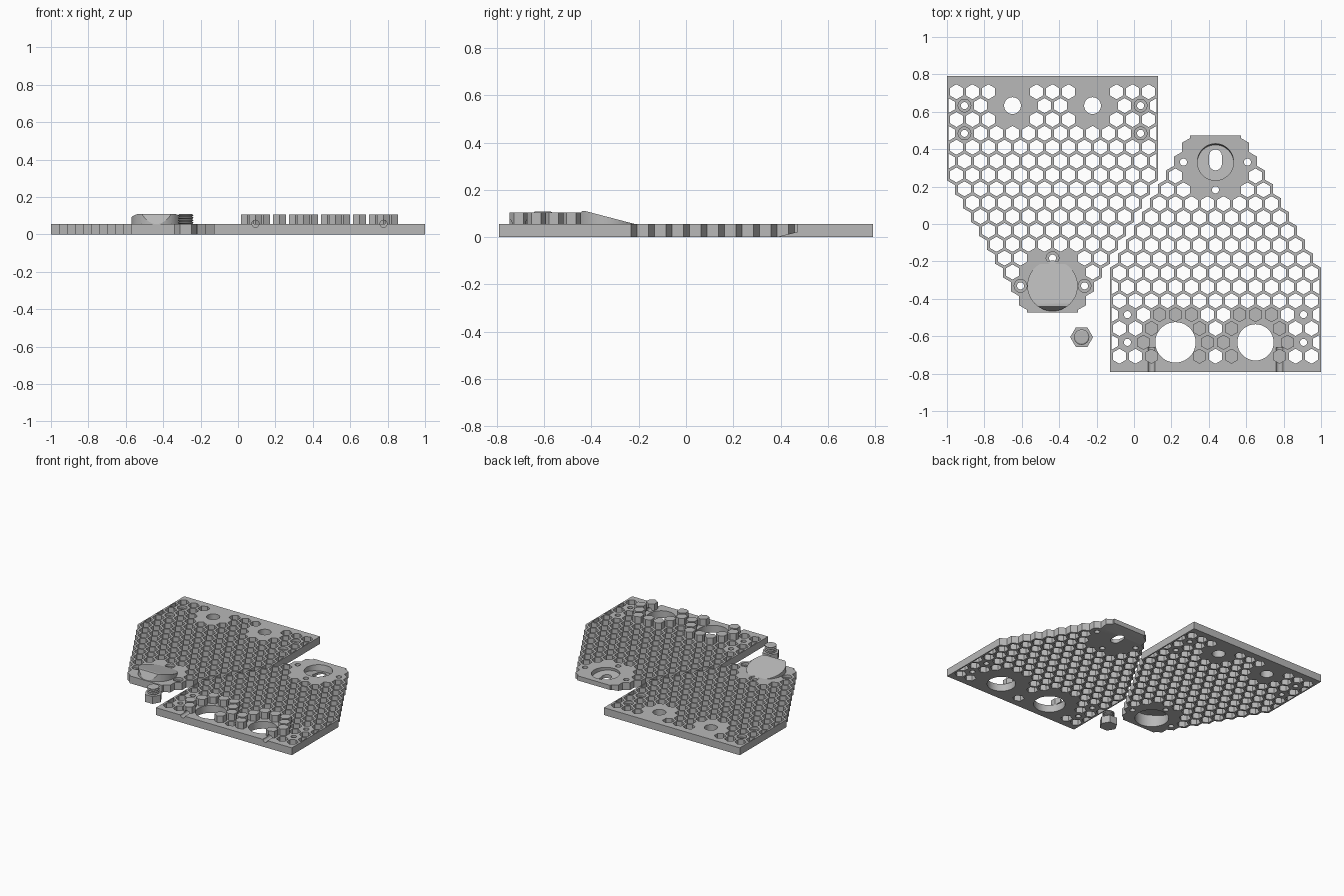
import bpy, bmesh, math

if "Cube" in bpy.data.objects:
    bpy.data.objects.remove(bpy.data.objects["Cube"])

P = 0.0856                      # honeycomb pitch
ROW = P * math.sqrt(3) / 2      # row spacing
HOLE = 0.0348                   # half flat width of a cell opening
H = P - HOLE                    # half flat width of a cell with its walls
T = 0.055                       # plate thickness
EDGE, Y0, TIP = 0.79, 0.707, 0.472
CX = 0.4356
PAD_Y = Y0 - 14 * ROW

grey = bpy.data.materials.new("light grey")
grey.diffuse_color = (0.48, 0.48, 0.48, 1)
grey.use_nodes = True
grey.node_tree.nodes["Principled BSDF"].inputs["Base Color"].default_value = grey.diffuse_color


def new_object(name, bm):
    bmesh.ops.recalc_face_normals(bm, faces=bm.faces)
    me = bpy.data.meshes.new(name)
    bm.to_mesh(me)
    bm.free()
    ob = bpy.data.objects.new(name, me)
    bpy.context.collection.objects.link(ob)
    me.materials.append(grey)
    return ob


def prism(bm, pts, z0, z1):
    lo = [bm.verts.new((x, y, z0)) for x, y in pts]
    hi = [bm.verts.new((x, y, z1)) for x, y in pts]
    bm.faces.new(lo[::-1])
    bm.faces.new(hi)
    for i in range(len(pts)):
        j = (i + 1) % len(pts)
        bm.faces.new((lo[i], lo[j], hi[j], hi[i]))


def ring(x, y, r, n=40, start=0.0):
    return [(x + r * math.cos(start + 2 * math.pi * i / n),
             y + r * math.sin(start + 2 * math.pi * i / n)) for i in range(n)]


def hexagon(x, y, half):
    return ring(x, y, half * 2 / math.sqrt(3), 6, math.pi / 6)


def prisms(name, items):
    bm = bmesh.new()
    for pts, z0, z1 in items:
        prism(bm, pts, z0, z1)
    return new_object(name, bm)


def yz_prism(name, pts, x0, x1):
    """Profile in the y-z plane, extruded along x."""
    ob = prisms(name, [(pts, x0, x1)])
    for v in ob.data.vertices:
        a, b, c = v.co
        v.co = (c, a, b)
    bm = bmesh.new()
    bm.from_mesh(ob.data)
    bmesh.ops.recalc_face_normals(bm, faces=bm.faces)
    bm.to_mesh(ob.data)
    bm.free()
    return ob


def boolean(ob, tool, op='DIFFERENCE', keep=False):
    m = ob.modifiers.new("cut", 'BOOLEAN')
    m.operation, m.solver, m.object = op, 'EXACT', tool
    bpy.context.view_layer.objects.active = ob
    bpy.ops.object.modifier_apply(modifier=m.name)
    if not keep:
        bpy.data.objects.remove(tool)


def cell(n, k, cx, s):
    return cx + n * P, s * (Y0 - k * ROW)


def half_count(k):
    """Largest cell index in a row; rows past the sixth taper to the tip."""
    return 6 - (k % 2) * 0.5 if k <= 6 else 6 - (k - 6) * 0.5


def outline(cx, s):
    R = H * 2 / math.sqrt(3)
    side = [(6 * P + H, EDGE)]
    for k in range(6, 16):
        x, y = half_count(k) * P + H, Y0 - k * ROW
        side += [(x, y - R / 2), (x - P / 2, y - R / 2 - P / 2 * math.tan(math.pi / 6))]
    side.append((side[-1][0], -TIP))
    pts = side + [(-x, y) for x, y in reversed(side)]
    return [(cx + x, s * y) for x, y in pts]


def plate(name, cx, s, solid):
    """Honeycomb plate; cells in the solid set stay closed."""
    ob = prisms(name, [(outline(cx, s), 0, T)])
    cuts = []
    for k in range(0, 15):
        m = half_count(k)
        for i in range(int(2 * m) + 1):
            n = -m + i
            if (abs(n), k) not in solid:
                cuts.append((hexagon(*cell(n, k, cx, s), HOLE), -0.1, 0.2))
        # partial cells along the straight edges
        if k in (1, 3, 5):
            for d in (-1, 1):
                x, y = cell(6.5 * d, k, cx, s)
                lim = 6 * P + H - 0.008
                r = HOLE * 2 / math.sqrt(3)
                xi = 6.5 * P - HOLE
                rise = (lim - xi) * math.tan(math.pi / 6)
                pts = [(xi, -r / 2), (lim, -r / 2 - rise), (lim, r / 2 + rise), (xi, r / 2)]
                cuts.append(([(cx + d * a, y + b) for a, b in pts], -0.1, 0.2))
    boolean(ob, prisms("cell_cutter", cuts))
    return ob


# Closed cells shared by both plates: tip pad, screw cells, around the large holes
screws = [(5.5, 1), (-5.5, 1), (5.5, 3), (-5.5, 3), (2, 14), (-2, 14), (0, 12)]
solid = {(abs(n), k) for n, k in screws}
solid |= {(1, 12), (0.5, 13), (1.5, 13), (0, 14), (1, 14)}
solid |= {(2, 0), (3, 0), (1.5, 1), (2.5, 1), (3.5, 1), (2, 2), (3, 2)}
boss_cells = [(1, 0), (4, 0), (0.5, 1), (4.5, 1), (1, 2), (4, 2), (1.5, 3), (2.5, 3), (3.5, 3)]

# Back plate with screw counterbores and two round holes
back = plate("back_plate", -CX, 1, solid)
boolean(back, prisms("screw_cutter",
        [(ring(*cell(n, k, -CX, 1), 0.019, 24), -0.1, 0.2) for n, k in screws] +
        [(ring(*cell(n, 1, -CX, 1), 0.045), -0.1, 0.2) for n in (-2.5, 2.5)]))
boolean(back, prisms("counterbore_cutter",
        [(ring(*cell(n, k, -CX, 1), 0.034, 24), 0.035, 0.2) for n, k in screws]))
boolean(back, prisms("socket_cutter", [(ring(-CX, PAD_Y, 0.115), -0.1, 0.2)]))

# Slanted hollow cap over the back plate's socket
cap = prisms("slanted_cap", [(ring(-CX, PAD_Y, 0.135, 48), 0.03, 0.2)])
boolean(cap, yz_prism("cap_profile", [(-0.15, 0.0), (-0.15, 0.038), (-0.425, 0.11),
        (-0.44, 0.11), (-0.468, 0.05), (-0.468, 0.0)], -0.7, -0.1), 'INTERSECT')
cavity = prisms("cavity_cutter", [(ring(-CX, PAD_Y, 0.115), -0.1, 0.2)])
boolean(cavity, yz_prism("cavity_profile", [(-0.15, -0.05), (-0.15, 0.02), (-0.42, 0.09),
        (-0.5, 0.09), (-0.5, -0.05)], -0.7, -0.1), 'INTERSECT')
boolean(cap, cavity)

# Front plate with two large openings and small screw holes
front = plate("front_plate", CX, -1, solid | set(boss_cells))
boolean(front, prisms("opening_cutter",
        [(ring(*cell(n, k, CX, -1), 0.019, 24), -0.1, 0.2) for n, k in screws] +
        [(ring(*cell(-2.5, 1, CX, -1), 0.108, 48), -0.1, 0.2),
         (ring(*cell(2.5, 1, CX, -1), 0.097, 48), -0.1, 0.2)]))

# Tilted round recess with an upright slot, and the sloped underside at the tip
recess = prisms("recess_cutter", [(ring(0, 0, 0.097, 48), 0, 0.15)])
recess.location = (CX, -PAD_Y - 0.004, 0.022)
recess.rotation_euler.x = math.radians(-8)
boolean(front, recess)
slot = [(x + CX, y - PAD_Y + (0.022 if y > 0 else -0.022) + 0.012)
        for x, y in ring(0, 0, 0.034, 32, math.pi / 32)]
boolean(front, prisms("slot_cutter", [(slot, -0.1, 0.2)]))
boolean(front, yz_prism("slope_cutter", [(0.39, 0), (0.5, 0.0275), (0.5, -0.1), (0.39, -0.1)], 0, 0.9))

# Raised hexagonal studs around the openings
bosses = prisms("hex_studs", [(hexagon(*cell(d * n, k, CX, -1), HOLE), T - 0.005, 0.105)
                              for n, k in boss_cells for d in (-1, 1)])

# Wire grooves running in from the front edge
for d in (-1, 1):
    groove = prisms("groove_cutter", [(ring(0, 0, 0.019, 24), 0, 0.25)])
    groove.location = (CX + d * 4 * P, -0.66, 0.057)
    groove.rotation_euler.x = math.pi / 2
    boolean(front, groove, keep=True)
    boolean(bosses, groove)

# Loose bolt: hexagonal head and threaded shank
BX, BY = -0.28, -0.605
prisms("bolt_head", [(ring(BX, BY, 0.061, 6), 0, T)])
bm = bmesh.new()
profile = [(0.034, T - 0.002)]
for i in range(4):
    z = T + i * 0.0135
    profile += [(0.034, z), (0.041, z + 0.005), (0.041, z + 0.008), (0.034, z + 0.0125)]
rings = [[bm.verts.new((x, y, z)) for x, y in ring(BX, BY, r, 32)] for r, z in profile]
for a, b in zip(rings, rings[1:]):
    for i in range(32):
        j = (i + 1) % 32
        bm.faces.new((a[i], a[j], b[j], b[i]))
bm.faces.new(rings[0][::-1])
bm.faces.new(rings[-1])
new_object("bolt_thread", bm)

# Smooth the round walls, keep hard edges
for ob in bpy.context.scene.objects:
    ob.select_set(True)
bpy.context.view_layer.objects.active = back
bpy.ops.object.shade_smooth_by_angle(angle=math.radians(25))
